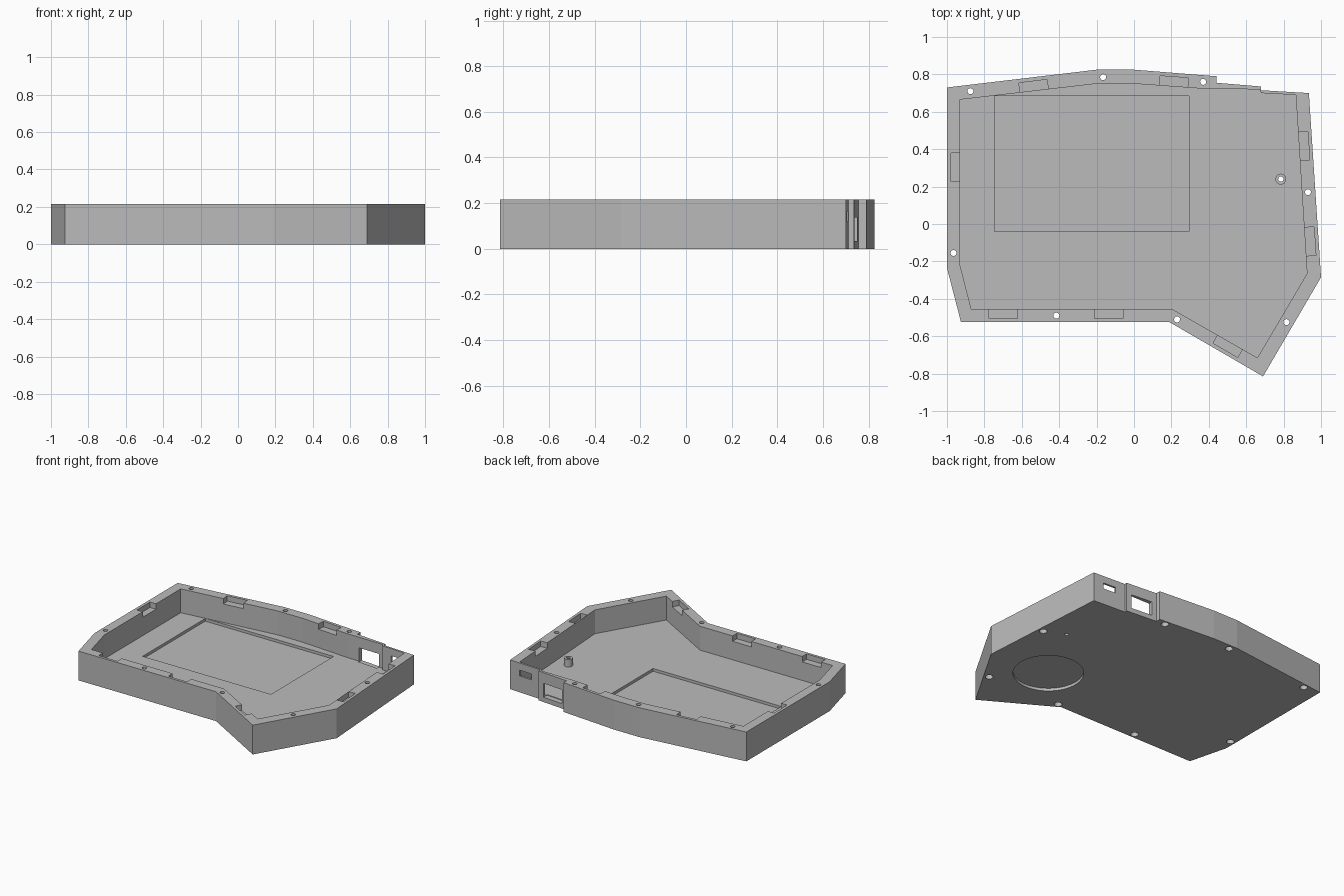
import bpy, bmesh, math
from mathutils import Matrix

if "Cube" in bpy.data.objects:
    bpy.data.objects.remove(bpy.data.objects["Cube"])

H, FLOOR = 0.215, 0.04

grey = bpy.data.materials.new("plain grey")
grey.diffuse_color = (0.5, 0.5, 0.5, 1)
grey.use_nodes = True
grey.node_tree.nodes["Principled BSDF"].inputs["Base Color"].default_value = grey.diffuse_color


def add_object(name, bm):
    bmesh.ops.recalc_face_normals(bm, faces=bm.faces)
    mesh = bpy.data.meshes.new(name)
    bm.to_mesh(mesh)
    bm.free()
    mesh.materials.append(grey)
    obj = bpy.data.objects.new(name, mesh)
    bpy.context.collection.objects.link(obj)
    return obj


def prism(name, points, z0, z1):
    bm = bmesh.new()
    face = bm.faces.new([bm.verts.new((x, y, z0)) for x, y in points])
    new = bmesh.ops.extrude_face_region(bm, geom=[face])["geom"]
    bmesh.ops.translate(bm, vec=(0, 0, z1 - z0),
                        verts=[v for v in new if isinstance(v, bmesh.types.BMVert)])
    return add_object(name, bm)


def box(name, x, y, z0, z1, length, width, angle=0):
    bm = bmesh.new()
    m = (Matrix.Translation((x, y, (z0 + z1) / 2))
         @ Matrix.Rotation(math.radians(angle), 4, 'Z')
         @ Matrix.Diagonal((length, width, z1 - z0, 1)))
    bmesh.ops.create_cube(bm, size=1, matrix=m)
    return add_object(name, bm)


def cylinder(name, x, y, z0, z1, r, sides=24):
    bm = bmesh.new()
    bmesh.ops.create_cone(bm, cap_ends=True, segments=sides, radius1=r, radius2=r,
                          depth=z1 - z0,
                          matrix=Matrix.Translation((x, y, (z0 + z1) / 2)))
    return add_object(name, bm)


def combine(target, other, operation='DIFFERENCE'):
    mod = target.modifiers.new("cut", 'BOOLEAN')
    mod.operation, mod.solver, mod.object = operation, 'EXACT', other
    graph = bpy.context.evaluated_depsgraph_get()
    result = bpy.data.meshes.new_from_object(target.evaluated_get(graph))
    target.modifiers.clear()
    target.data = result
    bpy.data.objects.remove(other)


# Solid body and the tray cavity
outer = [(-1, .73), (-.2, .825), (0, .825), (.44, .79), (.44, .755), (.68, .735),
         (.68, .715), (.935, .70), (1, -.285), (.69, -.815), (.19, -.525),
         (-.925, -.525), (-1, -.235)]
inner = [(-.93, .665), (-.2, .75), (0, .75), (.39, .722), (.67, .72), (.68, .70),
         (.865, .69), (.925, -.265), (.66, -.715), (.205, -.455), (-.87, -.455),
         (-.93, -.22)]
case = prism("case_tray", outer, 0, H)
combine(case, prism("cavity", inner, FLOOR, H + .1))

# Rectangular pocket in the floor, round pocket underneath
combine(case, box("floor_pocket", -.225, .3225, .02, .1, 1.04, .725))
combine(case, cylinder("round_pocket", .546, -.234, -.05, .02, .235, 64))

# Clip notches along the inner rim: x, y, angle
for x, y, a in [(-.952, .3025, 90), (-.70, -.479, 0), (-.135, -.479, 0),
                (.502, -.652, -30), (.908, .416, 93.7), (.941, -.093, 93.7),
                (-.537, .737, 6.8), (.213, .76, -4.2)]:
    combine(case, box("notch", x, y, H - .04, H + .1, .152, .053, a))

# Openings in the back wall
combine(case, box("large_port", .558, .745, .035, .137, .163, .08, -4.5))
combine(case, box("small_port", .805, .702, .12, .163, .10, .08, -3.4))

# Screw holes with wider seats below
for x, y in [(-.875, .71), (-.165, .785), (.37, .76), (.93, .17), (.815, -.525),
             (.23, -.51), (-.415, -.49), (-.965, -.155)]:
    combine(case, cylinder("screw_hole", x, y, -.1, H + .1, .016))
    combine(case, cylinder("screw_seat", x, y, -.1, .1, .026))

# Hollow standoff on the floor
combine(case, cylinder("standoff", .785, .24, .02, .095, .029), 'UNION')
combine(case, cylinder("standoff_hole", .785, .24, -.1, .2, .014))
